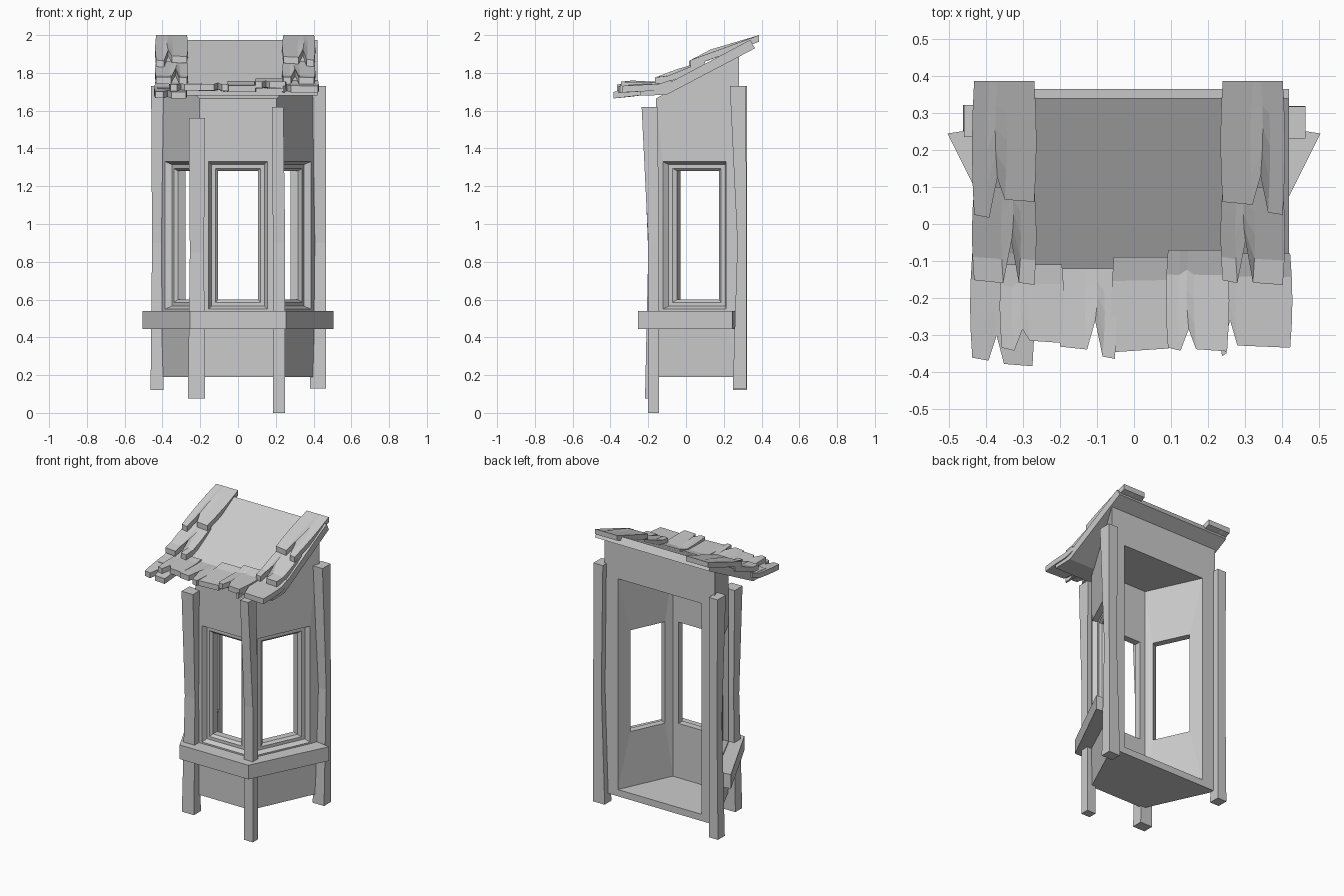
import bpy
import math
from mathutils import Vector

if "Cube" in bpy.data.objects:
    bpy.data.objects.remove(bpy.data.objects["Cube"])

wood = bpy.data.materials.new("grey_wood")
wood.diffuse_color = (0.6, 0.6, 0.6, 1)
wood.use_nodes = True
wood.node_tree.nodes["Principled BSDF"].inputs["Base Color"].default_value = wood.diffuse_color


def make(name, verts, faces):
    me = bpy.data.meshes.new(name)
    me.from_pydata([tuple(v) for v in verts], [], faces)
    me.materials.append(wood)
    ob = bpy.data.objects.new(name, me)
    bpy.context.collection.objects.link(ob)
    bpy.context.view_layer.objects.active = ob
    bpy.ops.object.mode_set(mode='EDIT')
    bpy.ops.mesh.select_all(action='SELECT')
    bpy.ops.mesh.remove_doubles(threshold=0.0005)
    bpy.ops.mesh.normals_make_consistent(inside=False)
    bpy.ops.object.mode_set(mode='OBJECT')
    return ob


def loft(rings, caps=False):
    """Quads between successive four-point rings."""
    verts = [v for r in rings for v in r]
    faces = []
    for k in range(len(rings) - 1):
        for i in range(4):
            a, b = 4 * k + i, 4 * k + (i + 1) % 4
            faces.append((a, b, b + 4, a + 4))
    if caps:
        n = len(verts)
        faces += [(3, 2, 1, 0), (n - 4, n - 3, n - 2, n - 1)]
    return verts, faces


# Cabin: tapered plan, hollow, open at the back, three recessed windows
Z0, FLOOR, CEIL = 0.19, 0.235, 1.65


def wall_top(y):
    return 1.68 + (y + 0.13) * 0.53


outer = [(0.41, 0.28), (0.205, -0.16), (-0.205, -0.16), (-0.41, 0.28)]
inner = [(0.31, 0.28), (0.147, -0.07), (-0.147, -0.07), (-0.31, 0.28)]
verts, faces = [], []


def add(vs, fs):
    base = len(verts)
    verts.extend(vs)
    faces.extend([tuple(i + base for i in f) for f in fs])


def upright(p, q, zs, ze_p, ze_q):
    return [(*p, zs), (*q, zs), (*q, ze_q), (*p, ze_p)]


for k, half in enumerate((0.185, 0.155, 0.185)):
    a, b = Vector(outer[k]), Vector(outer[k + 1])
    u = (b - a).normalized()
    inward = Vector((u.y, -u.x))
    mid = (a + b) / 2
    if inward.dot(mid) > 0:
        inward = -inward
    if k != 1:
        mid = mid - Vector((0, 0.015))
    rings = [upright(a, b, Z0, wall_top(a.y), wall_top(b.y))]
    step = 1.0 if k == 1 else 1.25
    for inset, depth in ((0, 0), (.015, .03), (.035, .03), (.05, .045), (.05, .09)):
        c = mid + inward * depth
        h = half - inset * step
        rings.append(upright(c - u * h, c + u * h, 0.55 + inset, 1.33 - inset, 1.33 - inset))
    rings.append(upright(inner[k], inner[k + 1], FLOOR, CEIL, CEIL))
    add(*loft(rings))

# Rear frame, floor, ceiling, underside and top of the cabin
add(*loft([upright(outer[3], outer[0], Z0, wall_top(.28), wall_top(.28)),
           upright(inner[3], inner[0], FLOOR, CEIL, CEIL)]))
for plan, zf in ((inner, lambda y: FLOOR), (inner, lambda y: CEIL),
                 (outer, lambda y: Z0), (outer, wall_top)):
    add([(x, y, zf(y)) for x, y in plan], [(0, 1, 2, 3)])
make("cabin", verts, faces)

# Ledge wrapped around the front and sides
out = [(0.505, 0.245), (0.255, -0.255), (-0.255, -0.255), (-0.505, 0.245)]
inn = [(0.395, 0.262), (0.20, -0.15), (-0.20, -0.15), (-0.395, 0.262)]
make("ledge", *loft([[(*o, .445), (*o, .54), (*i, .54), (*i, .445)]
                     for o, i in zip(out, inn)], caps=True))


# Corner posts, slightly bent: rows of (z, x0, x1, y0, y1)
def post(name, rows):
    make(name, *loft([[(x0, y0, z), (x1, y0, z), (x1, y1, z), (x0, y1, z)]
                      for z, x0, x1, y0, y1 in rows], caps=True))


post("front_post_right", [(0, .185, .25, -.2, -.143), (.9, .185, .25, -.2, -.143),
                          (1.62, .18, .24, -.235, -.15)])
post("front_post_left", [(.075, -.265, -.175, -.217, -.145), (.85, -.255, -.18, -.2, -.14),
                         (1.56, -.26, -.175, -.228, -.145)])
post("back_post_right", [(.13, .38, .465, .248, .32), (.9, .405, .465, .272, .32),
                         (1.73, .395, .465, .232, .318)])
post("back_post_left", [(.12, -.463, -.395, .25, .322), (.9, -.455, -.395, .268, .322),
                        (1.73, -.46, -.395, .235, .322)])


# Roof slab: straight slope with a flatter eave
def roof_z(y):
    return 1.975 + (y - 0.34) * 0.53 if y > -0.12 else 1.731 + (y + 0.12) * 0.1


slab = [(.34, .365, 1.93), (-.12, -.105, 1.683), (-.24, -.24, 1.68)]
make("roof_slab", *loft([[(-.425, yt, roof_z(yt)), (.42, yt, roof_z(yt)),
                          (.42, yb, zb), (-.425, yb, zb)] for yt, yb, zb in slab], caps=True))


# Shingles: split planks that follow the roof and lift toward the tip
def shingle(name, x0, x1, y_back, y_left, y_right, notch, depth, lift0, lift1, thick=0.035):
    cols = [(x0, y_left), (notch - .022, y_left - .008), (notch, y_left + depth),
            (notch + .02, y_right + .006), (x1, y_right)]
    if not depth:
        cols = [(x0, y_left), (x1, y_right)]
    n, m = len(cols), 5
    vs, fs = [], []
    for r in range(m):
        t = r / (m - 1)
        for x, yf in cols:
            y = y_back + (yf - y_back) * t
            bulge = 0.006 * math.sin(math.pi * t) * (1 if x > (x0 + x1) / 2 else -1)
            z = roof_z(y) + lift0 + (lift1 - lift0) * t
            vs += [(x + bulge, y, z), (x + bulge, y, z - thick)]

    def v(r, c, s):
        return 2 * (r * n + c) + s
    for r in range(m - 1):
        for c in range(n - 1):
            for s in (0, 1):
                fs.append((v(r, c, s), v(r, c + 1, s), v(r + 1, c + 1, s), v(r + 1, c, s)))
        for c in (0, n - 1):
            fs.append((v(r, c, 0), v(r + 1, c, 0), v(r + 1, c, 1), v(r, c, 1)))
    for r in (0, m - 1):
        for c in range(n - 1):
            fs.append((v(r, c, 0), v(r, c + 1, 0), v(r, c + 1, 1), v(r, c, 1)))
    make(name, vs, fs)


# Two overlapping rows along each side edge
for side, x0, x1, n1, n2 in (("left", -.433, -.27, -.37, -.332), ("right", .24, .403, .343, .302)):
    yl, yr = (.025, .06) if side == "left" else (.06, .025)
    shingle("upper_shingle_" + side, x0, x1, .387, yl, yr, n1, .1 if side == "left" else .07,
            0, .06)
    shingle("middle_shingle_" + side, x0, x1, .1, -.152, -.165, n2, .105, .015, .05)

# Row along the eave
eave = [(-.438, -.275, -.08, -.362, -.385, -.372, .06, .0, -.005),
        (-.358, -.195, -.11, -.335, -.322, -.302, .05, .01, .03),
        (-.2, -.052, -.12, -.332, -.365, -.105, .07, .005, .032),
        (-.055, .093, -.09, -.347, -.337, 0, 0, .01, .025),
        (.092, .252, -.07, -.335, -.345, .148, .05, .012, .045),
        (.25, .423, -.08, -.35, -.335, .26, .09, .01, .022)]
for i, row in enumerate(eave):
    shingle("eave_shingle_%d" % (i + 1), *row)
